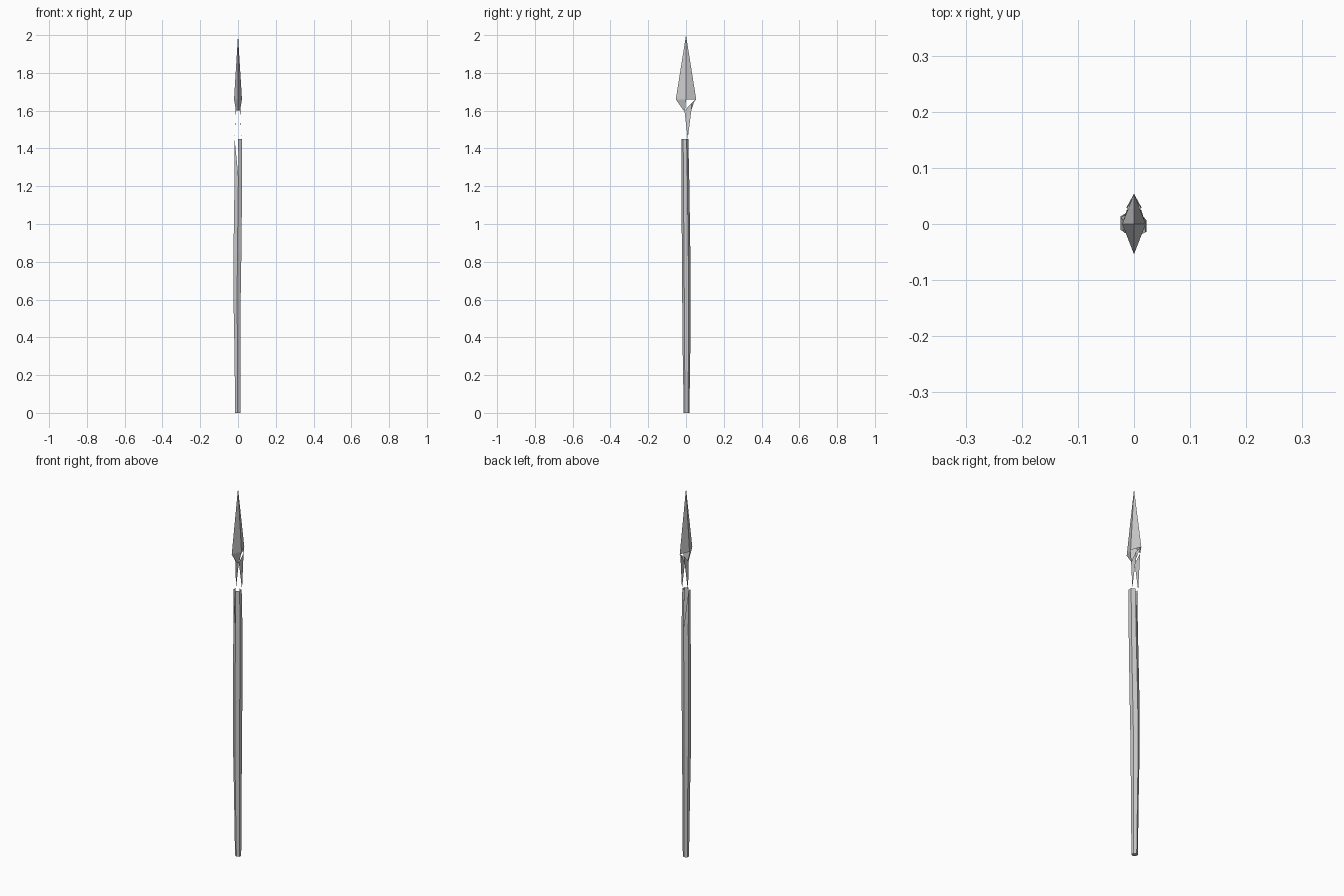
import bpy
import math

if "Cube" in bpy.data.objects:
    bpy.data.objects.remove(bpy.data.objects["Cube"])


def make_part(name, verts, faces):
    mesh = bpy.data.meshes.new(name)
    mesh.from_pydata(verts, [], faces)
    mesh.update()
    obj = bpy.data.objects.new(name, mesh)
    bpy.context.collection.objects.link(obj)
    return obj


def mirror_x(obj):
    mod = obj.modifiers.new("mirror", 'MIRROR')
    mod.use_axis[0] = True
    mod.merge_threshold = 0.0005


# Shaft: slightly bent six-sided pole, rows of (z, xmin, xmax, ymin, ymax)
rows = [
    (0.0, -0.015, 0.012, -0.012, 0.018),
    (0.35, -0.019, 0.013, -0.018, 0.023),
    (0.6, -0.024, 0.014, -0.020, 0.025),
    (0.85, -0.024, 0.018, -0.022, 0.023),
    (1.25, -0.018, 0.022, -0.024, 0.017),
    (1.45, -0.018, 0.020, -0.024, 0.012),
]
N = 6
verts, faces = [], []
for z, x0, x1, y0, y1 in rows:
    for i in range(N):
        a = math.radians(30 + 60 * i)
        verts.append(((x0 + x1) / 2 + (x1 - x0) / 2 * math.cos(a) / math.cos(math.pi / 6),
                      (y0 + y1) / 2 + (y1 - y0) / 2 * math.sin(a), z))
for r in range(len(rows) - 1):
    for i in range(N):
        j = (i + 1) % N
        a, b, c, d = r * N + i, r * N + j, (r + 1) * N + j, (r + 1) * N + i
        # Broken notches at the top of two sides
        if r == len(rows) - 2 and i == 1:
            faces.append((a, b, c))
        elif r == len(rows) - 2 and i == 3:
            faces.append((a, b, d))
        else:
            faces.append((a, b, c, d))
faces.append(tuple(reversed(range(N))))
make_part("shaft", verts, faces)

# Spearhead: half of a diamond-section blade, mirrored
blade = make_part("spear_blade", [
    (0, 0, 2.0), (0, -0.054, 1.66), (0.021, 0, 1.66), (0, 0.054, 1.66),
    (0, -0.012, 1.6), (0.011, -0.005, 1.6), (0, 0.038, 1.64), (0.013, 0.03, 1.64),
], [(0, 1, 2), (0, 2, 3), (1, 4, 5, 2), (3, 7, 6)])
mirror_x(blade)

# Neck: torn socket strips tapering down to the shaft on both sides
neck = make_part("neck_strip", [
    (0.013, 0.03, 1.64), (0.012, 0.028, 1.6), (0.011, -0.008, 1.6),
    (0.018, 0.009, 1.45), (0, 0.045, 1.655),
], [(2, 3, 1), (1, 0, 2), (1, 4, 0)])
mirror_x(neck)
